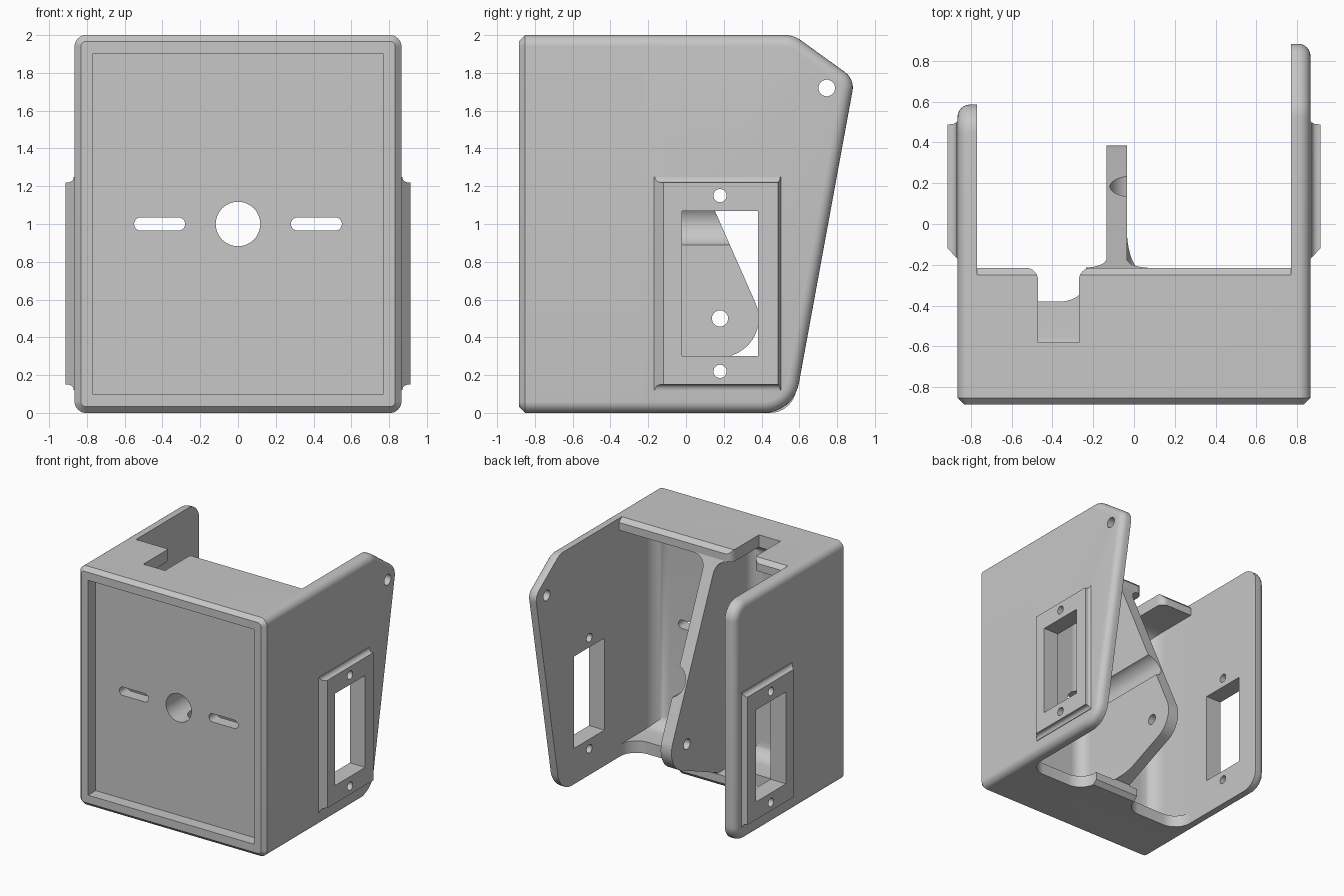
import bpy, bmesh, math
from mathutils import Vector

cube = bpy.data.objects.get("Cube")
if cube:
    bpy.data.objects.remove(cube, do_unlink=True)

SHADE = (0.57, 0.57, 0.57, 1)
grey = bpy.data.materials.new("plain_grey")
grey.use_nodes = True
grey.diffuse_color = SHADE
grey.node_tree.nodes["Principled BSDF"].inputs["Base Color"].default_value = SHADE


def arc(cu, cv, ru, rv, a0, a1, n=10):
    """Points on an elliptical arc, angles in degrees."""
    angles = [math.radians(a0 + (a1 - a0) * i / n) for i in range(n + 1)]
    return [(cu + ru * math.cos(a), cv + rv * math.sin(a)) for a in angles]


def rounded(corners, n=8):
    """Polygon from (u, v, radius) corners, each radius turned into an arc."""
    out = []
    for i, (u, v, r) in enumerate(corners):
        p = Vector((u, v))
        if r == 0:
            out.append((u, v))
            continue
        a = (Vector(corners[i - 1][:2]) - p).normalized()
        b = (Vector(corners[(i + 1) % len(corners)][:2]) - p).normalized()
        half = a.angle(b) / 2
        centre = p + (a + b).normalized() * r / math.sin(half)
        start = p + a * r / math.tan(half) - centre
        end = p + b * r / math.tan(half) - centre
        for k in range(n + 1):
            d = start.lerp(end, k / n).normalized() * r
            out.append(tuple(centre + d))
    return out


def prism(name, axis, pts, lo, hi, bevel=None):
    """Extrude a 2D outline along an axis; bevel = (edge rule, size, segments)."""
    place = {"x": lambda u, v, w: (w, u, v),
             "y": lambda u, v, w: (u, w, v),
             "z": lambda u, v, w: (u, v, w)}[axis]
    bm = bmesh.new()
    ends = [[bm.verts.new(place(u, v, w)) for u, v in pts] for w in (lo, hi)]
    bm.faces.new(ends[0])
    bm.faces.new(ends[1])
    for i in range(len(pts)):
        bm.faces.new((ends[0][i - 1], ends[0][i], ends[1][i], ends[1][i - 1]))
    bmesh.ops.recalc_face_normals(bm, faces=bm.faces)
    if bevel:
        rule, size, segs = bevel
        edges = [e for e in bm.edges if rule(e.verts[0].co, e.verts[1].co)]
        bmesh.ops.bevel(bm, geom=edges, offset=size, segments=segs, profile=0.5,
                        affect='EDGES', clamp_overlap=False)
    mesh = bpy.data.meshes.new(name)
    bm.to_mesh(mesh)
    bm.free()
    mesh.materials.append(grey)
    ob = bpy.data.objects.new(name, mesh)
    bpy.context.collection.objects.link(ob)
    return ob


def box(name, x, y, z, bevel=None):
    return prism(name, "z", [(x[0], y[0]), (x[1], y[0]), (x[1], y[1]), (x[0], y[1])], *z, bevel)


def circle(u, v, r):
    return arc(u, v, r, r, 0, 360, 32)[:-1]


def boolean(ob, cutter, mode='DIFFERENCE'):
    """Apply a boolean and drop the cutter."""
    cutter.hide_render = True
    mod = ob.modifiers.new("cut", 'BOOLEAN')
    mod.operation, mod.object, mod.solver = mode, cutter, 'EXACT'
    bpy.context.view_layer.objects.active = ob
    bpy.ops.object.modifier_apply(modifier=mod.name)
    bpy.data.objects.remove(cutter, do_unlink=True)


W, IN, FRONT, BACK, WALL = 0.865, 0.77, -0.885, -0.215, -0.685
R = 0.06
parts = []

# Front shell: rounded block with a chamfered front, recess and cavity
rim = rounded([(-W, 0, R), (W, 0, R), (W, 2, R), (-W, 2, R)])
shell = prism("front_shell", "y", rim, FRONT, BACK,
              (lambda a, b: max(a.y, b.y) < FRONT + 0.01, 0.033, 1))
parts.append(shell)
boolean(shell, box("recess_cut", (-IN, IN), (-1, -0.785), (0.1, 1.9)))
boolean(shell, box("cavity_cut", (-IN, IN), (WALL, 0.2), (0.1, 1.9),
                   (lambda a, b: max(a.y, b.y) < WALL + 0.01, 0.135, 8)))

# Centre hole and two slots in the front wall
boolean(shell, prism("hole_cut", "y", circle(0, 1, 0.118), -1, -0.4))
for s in (-1, 1):
    slot = arc(s * 0.415 + 0.1, 1, 0.035, 0.035, -90, 90) + arc(s * 0.415 - 0.1, 1, 0.035, 0.035, 90, 270)
    boolean(shell, prism("slot_cut", "y", slot, -1, -0.4))

# Notch in the roof with flared mouth
notch = [(-0.47, -0.58), (-0.27, -0.58)] + arc(-0.21, -0.275, 0.06, 0.06, 180, 90)
notch += [(-0.21, -0.1), (-0.53, -0.1)] + arc(-0.53, -0.275, 0.06, 0.06, 90, 0)
boolean(shell, prism("notch_cut", "z", notch, 1.8, 2.1))

# Rounded cutouts in the floor, either side of the middle tab
for s in (-1, 1):
    bay = rounded([(s * IN, 0, 0), (s * IN, -0.38, 0.15), (s * 0.21, -0.38, 0.15), (s * 0.21, 0, 0)])
    boolean(shell, prism("floor_cut", "z", bay, -0.1, 0.2))

# Chamfers on the back edges of roof and floor
for edge, out in ((2, 1), (0, -1)):
    wedge = [(-0.25, edge), (BACK, edge - out * 0.035), (-0.1, edge - out * 0.035),
             (-0.1, edge + out * 0.1), (-0.25, edge + out * 0.1)]
    boolean(shell, prism("chamfer_cut", "x", wedge, -IN, IN))

# Side panels: tall one on the left, short one on the right
long_outline = rounded([(BACK, 0, 0), (0.569, 0, 0.19), (0.893, 1.767, 0.1), (0.57, 2, 0.14), (BACK, 2, 0)])
short_outline = rounded([(BACK, 0, 0), (0.585, 0, 0.14), (0.585, 2, 0.14), (BACK, 2, 0)])


def outer_edge(a, b):
    return min(abs(a.x), abs(b.x)) > W - 0.01 and max(a.y, b.y) > BACK + 0.01


for name, s, outline in (("left", 1, long_outline), ("right", -1, short_outline)):
    panel = prism(name + "_side_panel", "x", outline, s * IN, s * W, (outer_edge, R, 6))
    # Raised mounting pad with sloped front and coved ends
    pad_outline = [(s * 0.84, -0.17), (s * W, -0.17), (s * 0.913, -0.12), (s * 0.913, 0.488),
                   (s * 0.885, 0.49), (s * W, 0.502), (s * 0.84, 0.502)]
    pad = prism(name + "_mounting_pad", "z", pad_outline, 0.12, 1.25)
    for z, d in ((0.15, -1), (1.22, 1)):
        cove = [(s * 1, z), (s * 0.9, z)] + \
            arc(s * 0.9, z + d * 0.03, s * 0.03, d * 0.03, 270, 180, 5) + \
            [(s * 0.87, z + d * 0.2), (s * 1, z + d * 0.2)]
        boolean(pad, prism("cove_cut", "y", cove, -0.5, 0.8))
    for ob in (panel, pad):
        boolean(ob, box("window_cut", (s * 0.6, s * 1.1), (-0.02, 0.38), (0.3, 1.07)))
        for z in (0.22, 1.15):
            boolean(ob, prism("screw_cut", "x", circle(0.18, z, 0.035), s * 0.6, s * 1.1))
    if s > 0:
        boolean(panel, prism("pivot_cut", "x", circle(0.745, 1.72, 0.044), 0.6, 1.1))
    parts += [panel, pad]

# Inner web: slanted side outline, flared where it meets roof and floor
X0, X1 = -0.135, -0.035
side = [(-0.74, 0.05), (-0.25, 0.05), (BACK, 0.11)] + arc(0.18, 0.5, 0.205, 0.205, -66, 23, 14)
side += [(-0.213, 1.9), (-0.23, 1.94), (-0.74, 1.94)]
web = prism("inner_web", "x", side, -0.4, 0.3)
section = [(X0, 0)] + arc(X0 - 0.1, 1.8, 0.1, 0.1, 0, 90) + [(X0 - 0.1, 2), (X1 + 0.1, 2)]
section += arc(X1 + 0.1, 1.8, 0.1, 0.1, 90, 180) + arc(X1 + 0.09, 0.19, 0.09, 0.09, 180, 270)
section += [(X1 + 0.09, 0)]
boolean(web, prism("section_cut", "y", section, -1, 1), 'INTERSECT')

# Fillet joining the web to the front wall
foot = [(X0 - 0.1, -0.72)] + arc(X0 - 0.1, WALL + 0.1, 0.1, 0.1, -90, 0)
foot += arc(X1 + 0.1, WALL + 0.1, 0.1, 0.1, 180, 270) + [(X1 + 0.1, -0.72)]
fillet = prism("web_fillet", "z", foot, 0.05, 1.95)

# Centre bore grooves the web, plus its pivot hole
for ob in (web, fillet):
    boolean(ob, prism("bore_cut", "y", circle(0, 1, 0.118), -1, 1))
boolean(web, prism("pin_cut", "x", circle(0.18, 0.5, 0.043), -0.5, 0.5))
parts += [web, fillet]

bpy.ops.object.select_all(action='DESELECT')
for ob in parts:
    ob.select_set(True)
bpy.context.view_layer.objects.active = shell
bpy.ops.object.shade_smooth_by_angle(angle=math.radians(30))
